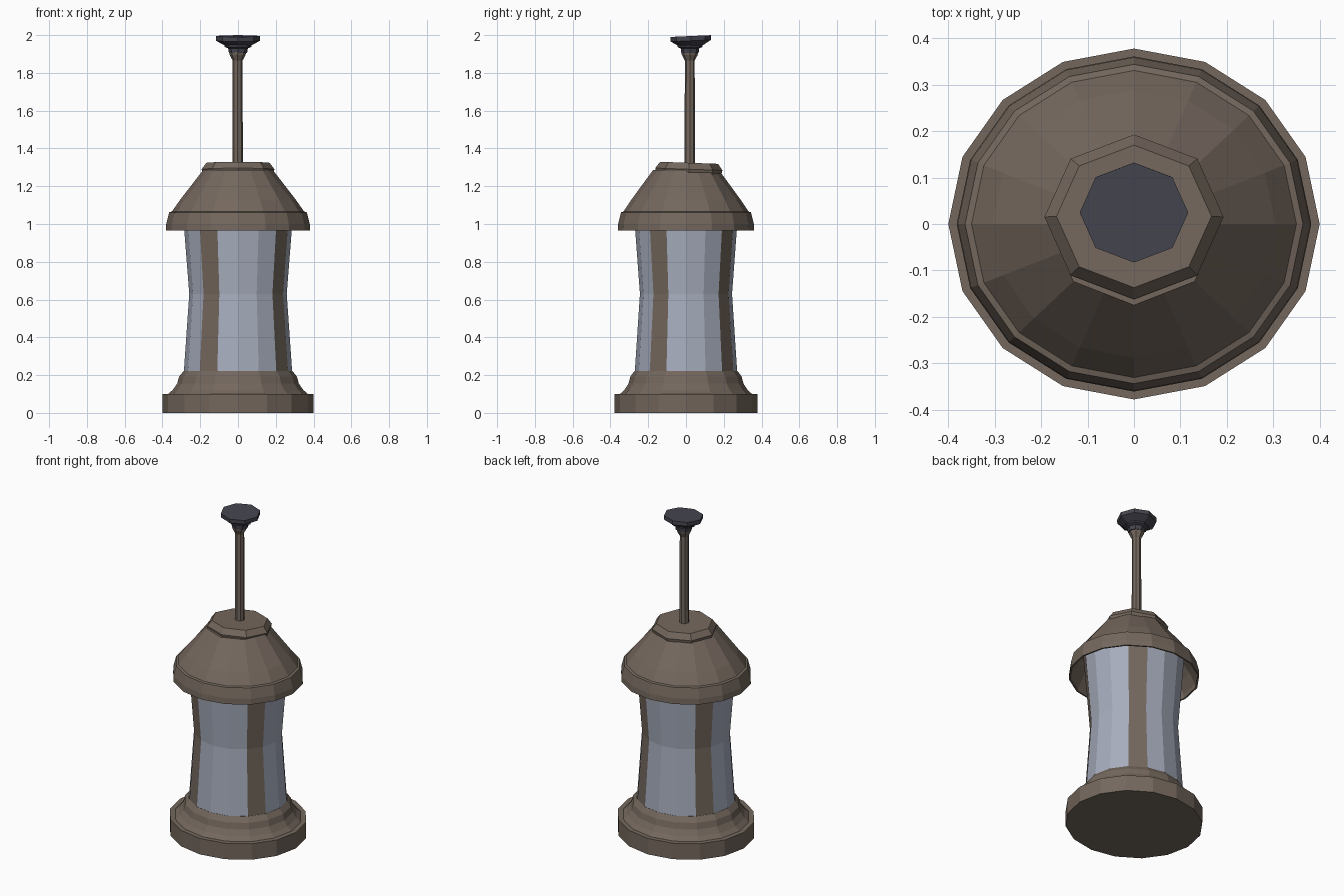
import bpy, bmesh, math
from mathutils import Matrix

if "Cube" in bpy.data.objects:
    bpy.data.objects.remove(bpy.data.objects["Cube"])


def material(name, col):
    m = bpy.data.materials.new(name)
    m.diffuse_color = (*col, 1)
    m.use_nodes = True
    m.node_tree.nodes["Principled BSDF"].inputs["Base Color"].default_value = m.diffuse_color
    return m


BROWN = material("weathered brown metal", (0.175, 0.137, 0.110))
GLASS = material("pale blue glass", (0.385, 0.420, 0.510))
DARK = material("dark slate metal", (0.060, 0.060, 0.080))
YS = 0.945  # the body is slightly squashed front to back


def lathe(name, profile, n, mats, loc=(0, 0, 0), ys=YS, tilt=0.0,
          octagon_rings=(), bottom=True, top=True, rule=None):
    """Loft n-sided rings (radius, height); optional tilt about x and octagonal rings."""
    bm = bmesh.new()
    rings = []
    for k, (r, z) in enumerate(profile):
        ring = []
        for i in range(n):
            a = 2 * math.pi * i / n
            f = math.cos(math.pi / 8) if k in octagon_rings and i % 2 else 1
            ring.append(bm.verts.new((r * f * math.cos(a), r * f * ys * math.sin(a), z)))
        rings.append(ring)
    for k in range(len(rings) - 1):
        for i in range(n):
            j = (i + 1) % n
            f = bm.faces.new((rings[k][i], rings[k][j], rings[k + 1][j], rings[k + 1][i]))
            if rule:
                f.material_index = rule(i, k)
    if bottom:
        bm.faces.new(rings[0][::-1])
    if top:
        bm.faces.new(rings[-1])
    bm.transform(Matrix.Translation(loc) @ Matrix.Rotation(tilt, 4, 'X'))
    me = bpy.data.meshes.new(name)
    bm.to_mesh(me)
    bm.free()
    for m in mats:
        me.materials.append(m)
    ob = bpy.data.objects.new(name, me)
    bpy.context.collection.objects.link(ob)
    return ob


# Stepped base
lathe("base", [(0.40, 0), (0.40, 0.10), (0.37, 0.10), (0.345, 0.122), (0.322, 0.155),
               (0.312, 0.192), (0.288, 0.222)], 16, [BROWN])

# Waisted glass chamber; one side in four is a metal bar
lathe("glass_chamber", [(0.288, 0.20), (0.258, 0.63), (0.284, 0.96), (0.297, 1.12)], 16,
      [GLASS, BROWN], rule=lambda i, k: 1 if i % 4 == 2 else 0)

# Hollow roof: inner shell first, round the rim, then up the outside to an octagon
lathe("roof", [(0.286, 1.125), (0.335, 1.055), (0.368, 0.99), (0.372, 0.965),
               (0.382, 0.965), (0.380, 1.00), (0.364, 1.062), (0.350, 1.066),
               (0.305, 1.130), (0.185, 1.285)], 16, [BROWN],
      octagon_rings=(9,), bottom=False)

# Octagonal cap, slightly tilted
lathe("roof_cap", [(0.185, -0.03), (0.193, 0.008), (0.167, 0.042)], 8, [BROWN],
      loc=(0, 0.015, 1.282), ys=0.92, tilt=math.radians(-2))

# Rod with flared brown collar
lathe("rod", [(0.028, 1.30), (0.026, 1.865), (0.042, 1.895), (0.045, 1.91)], 8, [BROWN],
      loc=(-0.002, 0.02, 0), ys=1)

# Dark ceiling mount: stepped neck and tilted plate
lathe("mount_neck", [(0.048, 1.905), (0.052, 1.93), (0.070, 1.937), (0.072, 1.955)], 8, [DARK],
      loc=(0, 0.021, 0), ys=0.95)
lathe("mount_plate", [(0.068, -0.042), (0.116, -0.016), (0.117, 0.009)], 8, [DARK],
      loc=(0, 0.025, 1.986), ys=0.92, tilt=math.radians(2.5))
